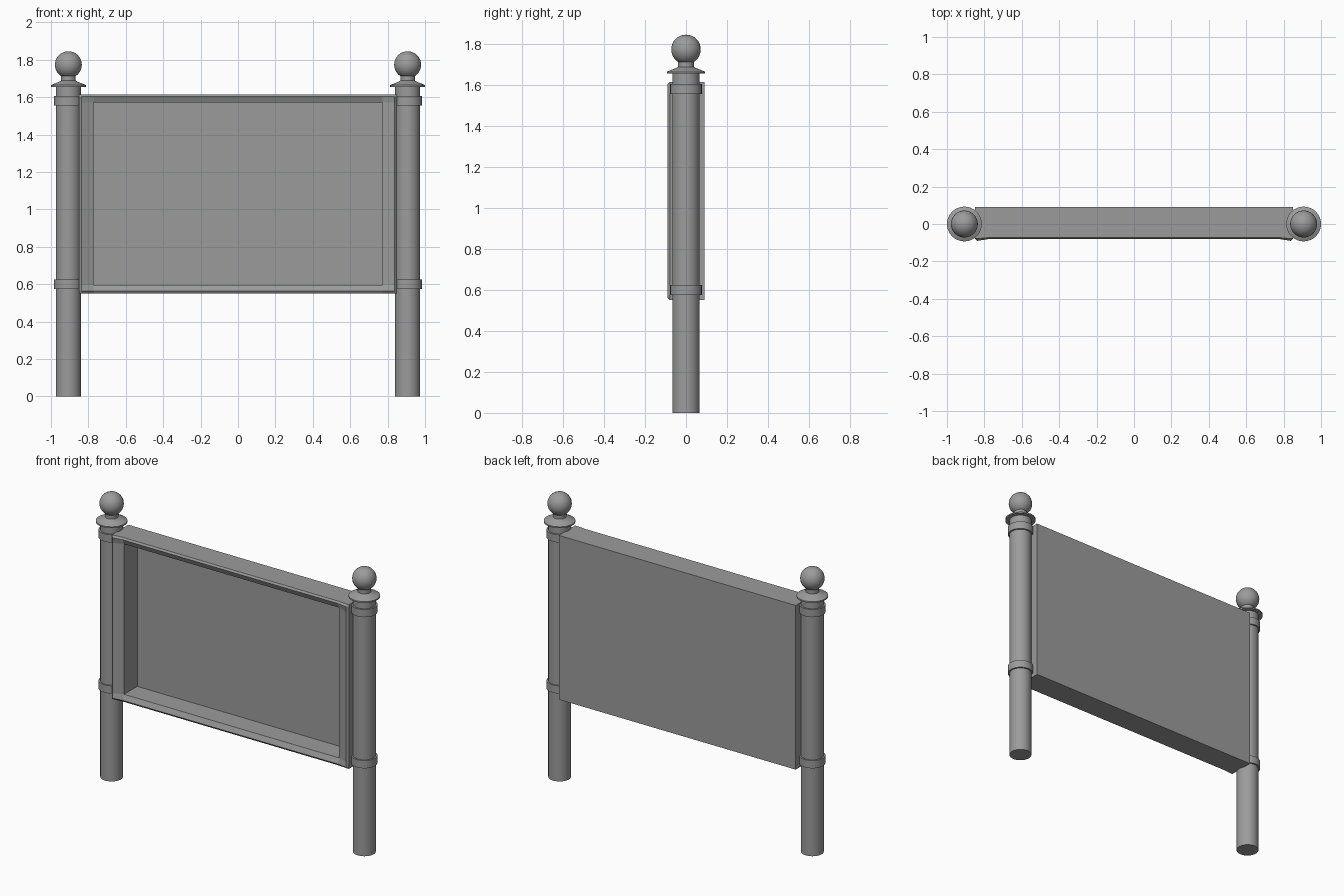
import bpy, bmesh, math

cube = bpy.data.objects.get("Cube")
if cube:
    bpy.data.objects.remove(cube, do_unlink=True)

grey = bpy.data.materials.new("painted_grey")
colour = (0.33, 0.33, 0.33, 1)
grey.diffuse_color = colour
grey.use_nodes = True
grey.node_tree.nodes["Principled BSDF"].inputs["Base Color"].default_value = colour


def finish(name, bm, smooth=False):
    bmesh.ops.remove_doubles(bm, verts=bm.verts, dist=1e-5)
    bmesh.ops.recalc_face_normals(bm, faces=bm.faces)
    mesh = bpy.data.meshes.new(name)
    bm.to_mesh(mesh)
    bm.free()
    mesh.materials.append(grey)
    obj = bpy.data.objects.new(name, mesh)
    bpy.context.collection.objects.link(obj)
    if smooth:
        bpy.ops.object.select_all(action="DESELECT")
        obj.select_set(True)
        bpy.context.view_layer.objects.active = obj
        bpy.ops.object.shade_smooth_by_angle(angle=math.radians(35))
    return obj


def lathe(name, profile, x, steps=32):
    """Spin a (radius, height) profile about a vertical axis at x."""
    bm = bmesh.new()
    verts = [bm.verts.new((x + r, 0, z)) for r, z in profile]
    edges = [bm.edges.new(pair) for pair in zip(verts, verts[1:])]
    bmesh.ops.spin(bm, geom=verts + edges, cent=(x, 0, 0), axis=(0, 0, 1),
                   angle=math.tau, steps=steps)
    finish(name, bm, smooth=True)


# Posts with bands, a flared cap and a ball finial
POST_X = 0.907
BALL_R, BALL_Z = 0.072, 1.773
ball = [(BALL_R * math.sin(a), BALL_Z - BALL_R * math.cos(a))
        for a in (math.pi * i / 16 for i in range(17))]
cap = [(0, 1.655), (0.093, 1.655), (0.093, 1.664), (0.075, 1.672),
       (0.05, 1.682), (0.039, 1.688), (0.039, 1.725), (0, 1.725)]

for side, x in (("left", POST_X), ("right", -POST_X)):
    lathe(side + "_post", [(0, 0), (0.067, 0), (0.067, 1.66), (0, 1.66)], x)
    for level, low in (("lower", 0.575), ("upper", 1.555)):
        high = low + 0.05
        lathe(f"{side}_{level}_band",
              [(0.06, low), (0.077, low), (0.077, high), (0.06, high), (0.06, low)], x)
    lathe(side + "_cap", cap, x)
    lathe(side + "_ball", ball, x)

# Display case: open box whose moulded front slopes in to a deep recess
WIDE, LOW, HIGH, BACK, PANEL = 0.85, 0.55, 1.615, 0.09, 0.07
LIP, SIDE, RAIL = 0.012, 0.078, 0.045
xs = [-WIDE, LIP - WIDE, SIDE - WIDE, WIDE - SIDE, WIDE - LIP, WIDE]
zs = [LOW, LOW + LIP, LOW + RAIL, HIGH - RAIL, HIGH - LIP, HIGH]
ring_depth = {0: -0.072, 1: -0.08, 2: -0.065}


def front_point(i, j):
    ring = min(i, j, 5 - i, 5 - j)
    y = ring_depth[ring]
    if i in (1, 4):
        y = -0.09 if ring == 1 else -0.078
    elif i in (0, 5):
        y = -0.078
    return xs[i], y, zs[j]


bm = bmesh.new()


def face(*points):
    bm.faces.new([bm.verts.new(p) for p in points])


for i in range(5):
    for j in range(5):
        if (i, j) != (2, 2):
            face(front_point(i, j), front_point(i + 1, j),
                 front_point(i + 1, j + 1), front_point(i, j + 1))


def pushed(point, y):
    return point[0], y, point[2]


# Outer walls and recess walls follow the edges of the moulding
for first, last, depth in ((0, 5, BACK), (2, 3, PANEL)):
    span = list(range(first, last + 1))
    loop = ([(i, first) for i in span[:-1]] + [(last, j) for j in span[:-1]]
            + [(i, last) for i in span[:0:-1]] + [(first, j) for j in span[:0:-1]])
    for a, b in zip(loop, loop[1:] + loop[:1]):
        p, q = front_point(*a), front_point(*b)
        face(p, q, pushed(q, depth), pushed(p, depth))
    face(*[pushed(front_point(*c), depth) for c in loop])
finish("display_case", bm)
